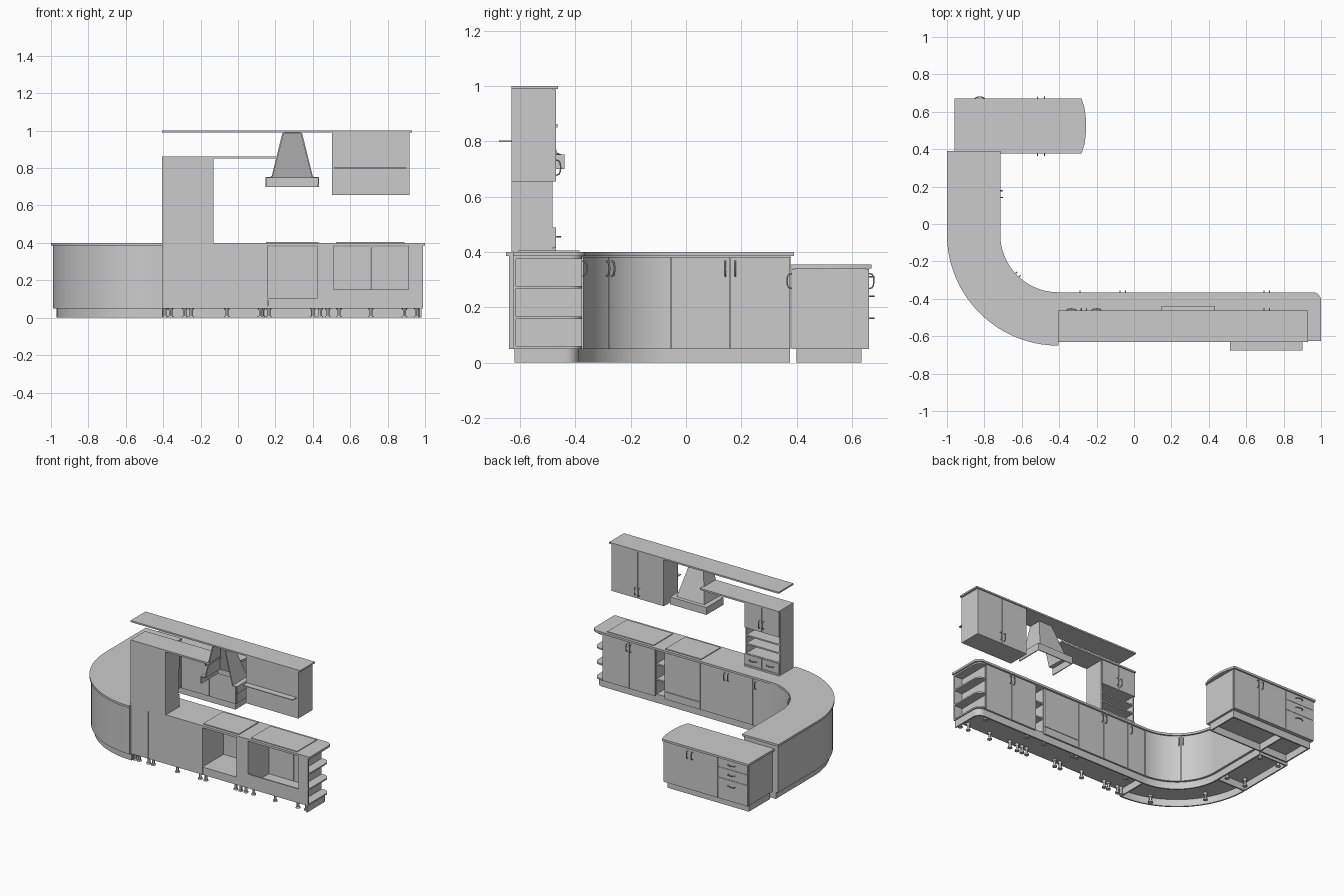
import bpy, bmesh
from math import sin, cos, radians
from mathutils import Vector

if "Cube" in bpy.data.objects:
    bpy.data.objects.remove(bpy.data.objects["Cube"])

CX, CY = -0.405, -0.055      # centre of the curved corner
Z0, Z1 = 0.05, 0.385         # base cabinet bottom and top


def finish(name, bm, smooth=False):
    bmesh.ops.recalc_face_normals(bm, faces=bm.faces)
    me = bpy.data.meshes.new(name)
    bm.to_mesh(me)
    bm.free()
    ob = bpy.data.objects.new(name, me)
    bpy.context.collection.objects.link(ob)
    if smooth:
        bpy.ops.object.select_all(action='DESELECT')
        ob.select_set(True)
        bpy.context.view_layer.objects.active = ob
        bpy.ops.object.shade_smooth_by_angle(angle=radians(30))
    return ob


def prism(name, pts, z0, z1, smooth=False):
    bm = bmesh.new()
    f = bm.faces.new([bm.verts.new((x, y, z0)) for x, y in pts])
    r = bmesh.ops.extrude_face_region(bm, geom=[f])
    bmesh.ops.translate(bm, vec=(0, 0, z1 - z0),
                        verts=[v for v in r['geom'] if isinstance(v, bmesh.types.BMVert)])
    return finish(name, bm, smooth)


def box(name, x0, x1, y0, y1, z0, z1):
    return prism(name, [(x0, y0), (x1, y0), (x1, y1), (x0, y1)], z0, z1)


def arc(cx, cy, r, a0, a1, n=32):
    return [(cx + r * cos(radians(a0 + (a1 - a0) * i / n)),
             cy + r * sin(radians(a0 + (a1 - a0) * i / n))) for i in range(n + 1)]


def ring(name, r0, r1, a0, a1, z0, z1):
    prism(name, arc(CX, CY, r0, a0, a1) + arc(CX, CY, r1, a1, a0), z0, z1, True)


def handle(p, n, t=(0, 0, 1), length=0.055):
    p, n, t = Vector(p), Vector(n), Vector(t)
    cu = bpy.data.curves.new('handle', 'CURVE')
    cu.dimensions = '3D'
    cu.bevel_depth, cu.bevel_resolution, cu.use_fill_caps = 0.003, 1, True
    sp = cu.splines.new('POLY')
    sp.points.add(6)
    for i, pt in enumerate(sp.points):
        a = radians(180 * i / 6)
        pt.co = (*(p - t * cos(a) * length / 2 + n * 0.017 * sin(a) ** 0.6), 1)
    bpy.context.collection.objects.link(bpy.data.objects.new('handle', cu))


def foot(x, y):
    bm = bmesh.new()
    for r0, r1, z, h in ((0.016, 0.014, 0.005, 0.01), (0.009, 0.009, 0.025, 0.03), (0.011, 0.016, 0.045, 0.01)):
        g = bmesh.ops.create_cone(bm, cap_ends=True, segments=12, radius1=r0, radius2=r1, depth=h)
        bmesh.ops.translate(bm, vec=(x, y, z), verts=g['verts'])
    finish('foot', bm, True)


def doors_y(xs, y, s, z0, z1):
    # row of fronts on a face looking along y
    for a, b in zip(xs, xs[1:]):
        box('door', a + .0015, b - .0015, min(y, y + s * .012), max(y, y + s * .012), z0, z1)


# Worktop following the L run and the round corner
prism('main_worktop', arc(CX, CY, 0.595, 180, 270) + [(CX, -.625), (1, -.625)]
      + arc(.955, -.41, .045, 0, 90, 8) + arc(CX, CY, 0.31, 270, 180)
      + [(-.715, .39), (-1, .39)], Z1, .40, True)

# Curved corner cabinet, its two curved doors and plinths
ring('corner_carcass', .327, .585, 180, 270, Z0, Z1)
ring('corner_door', .316, .327, 180.3, 224.8, Z0, Z1 - .003)
ring('corner_door', .316, .327, 225.2, 269.7, Z0, Z1 - .003)
ring('corner_outer_plinth', .555, .565, 180, 270, 0, Z0)
ring('corner_inner_plinth', .332, .342, 180, 270, 0, Z0)
for a in (222.5, 227.5):
    d = Vector((cos(radians(a)), sin(radians(a)), 0))
    handle(Vector((CX, CY, .34)) + d * .317, -d)

# Left run cabinet
box('left_carcass', -.99, -.732, CY, .378, Z0, Z1)
for a, b in ((CY, .16), (.16, .378)):
    box('left_door', -.732, -.721, a + .0015, b - .0015, Z0, Z1 - .003)
for y in (.142, .178):
    handle((-.721, y, .34), (1, 0, 0))
box('left_outer_plinth', -.97, -.96, CY, .375, 0, Z0)
box('left_inner_plinth', -.747, -.737, CY, .375, 0, Z0)
for y in (CY, .365):
    box('left_cross_plinth', -.96, -.747, y, y + .01, 0, Z0)
box('corner_cross_plinth', CX - .005, CX + .005, -.61, -.39, 0, Z0)
for x, y in ((-.93, 0), (-.93, .33), (-.78, 0), (-.78, .33), (-.6, -.55), (-.85, -.3)):
    foot(x, y)

# Main run: uprights, floor and back panels, with open backs for oven and sink
B, F = -.622, -.387
box('main_floor', CX, .925, B, F, Z0, Z0 + .012)
for x in (CX, -.27, .145, .425, .502, .912):
    box('upright', x, x + .012, B, F, Z0, Z1)
for a, b in ((CX, -.27), (-.27, .16), (.425, .512)):
    box('back_panel', a + .001, b - .001, B - .002, B + .008, Z0, Z1)
box('oven_back_rail', .16, .425, B - .002, B + .008, Z0, .105)
box('oven_floor', .157, .425, B, F, .095, .105)
box('sink_back_rail', .512, .912, B - .002, B + .008, Z0, .15)
doors_y((CX, -.262), F, 1, Z0, Z1 - .003)
doors_y((-.262, -.06, .149), F, 1, Z0, Z1 - .003)
doors_y((.149, .433), F, 1, .105, Z1 - .003)
doors_y((.149, .433), F, 1, Z0, .102)
doors_y((.506, .71, .922), F, 1, Z0, Z1 - .003)
for x in (-.288, -.075, -.045, .695, .725):
    handle((x, F + .012, .34), (0, 1, 0))
for z in (.16, .27):
    box('niche_shelf', .437, .502, B, F, z, z + .01)
box('hob', .15, .43, -.605, -.385, .40, .406)
box('sink_top', .525, .89, -.605, -.385, .40, .405)

# Rounded open end shelves
for z in (Z0, .157, .267, .375):
    prism('end_shelf', [(.924, B), (.988, B)] + arc(.94, -.423, .048, 0, 90, 8) + [(.924, -.375)], z, z + .01, True)
box('end_back_panel', .92, .99, B - .002, B + .008, Z0, Z1)

# Main plinth wrapping round the end, and rear feet
prism('main_plinth', [(CX, -.397)] + arc(.93, -.437, .04, 90, 0, 8) + [(.97, -.62), (.98, -.62)]
      + arc(.93, -.437, .05, 0, 90, 8) + [(CX, -.387)], 0, Z0, True)
for x in (-.39, -.36, -.285, -.25, -.06, .12, .165, .40, .44, .48, .54, .71, .89, .955):
    foot(x, -.595)
for x in (-.285, .13, .165, .40, .54, .89):
    foot(x, -.42)

# Tall dresser cabinet standing on the worktop: doors, shelves, drawers
T0, T1 = -.63, -.482
box('dresser_back', CX, -.13, T0, T0 + .008, .402, .85)
for x in (CX, -.14):
    box('dresser_side', x, x + .01, T0, T1, .402, .85)
box('dresser_drawer_body', -.395, -.14, T0, T1, .402, .49)
box('dresser_upper_body', -.395, -.14, T0, T1, .675, .85)
for z in (.55, .61):
    box('dresser_shelf', -.395, -.14, T0, T1, z, z + .01)
doors_y((CX, -.2675, -.13), T1, 1, .675, .848)
doors_y((CX, -.2675, -.13), T1, 1, .415, .488)
box('dresser_foot_board', CX, -.13, T0, -.47, .40, .412)
for x in (-.282, -.253):
    handle((x, T1 + .012, .73), (0, 1, 0))
for x in (-.335, -.2):
    handle((x, T1 + .012, .455), (0, 1, 0), (1, 0, 0))
box('dresser_top_shelf', CX, .215, T0, -.465, .85, .862)

# Wall cabinet with a protruding shelf, and the long cornice above
box('wall_cabinet', .503, .916, T0, T1, .655, .99)
doors_y((.503, .71, .916), T1, 1, .655, .988)
for x in (.695, .725):
    handle((x, T1 + .012, .705), (0, 1, 0))
box('wall_cabinet_shelf', .512, .902, -.675, T1 - .01, .797, .802)
box('cornice', CX, .93, T0, -.463, .989, 1.0)

# Extractor hood: hollow chimney and rim, open at the back and bottom
bm = bmesh.new()
loops = [[bm.verts.new(v) for v in ((cx - w, T0, z), (cx - w, y, z), (cx + w, y, z), (cx + w, T0, z))]
         for cx, w, y, z in ((.29, .14, -.442, .70), (.29, .14, -.442, .75),
                             (.29, .108, -.465, .75), (.29, .048, -.54, .99))]
for lo, hi in zip(loops, loops[1:]):
    for i in range(3):
        bm.faces.new((lo[i], lo[i + 1], hi[i + 1], hi[i]))
hood = finish('extractor_hood', bm)
m = hood.modifiers.new('thickness', 'SOLIDIFY')
m.thickness, m.offset = .008, 0

# Low peninsula with bowed worktop end
prism('peninsula_worktop', [(-.96, .67), (-.96, .378), (-.28, .378), (-.264, .43), (-.257, .485),
                            (-.256, .524), (-.257, .563), (-.264, .618), (-.28, .67)], .34, .355, True)
box('peninsula_carcass', -.95, -.285, .394, .65, Z0, .34)
doors_y((-.715, -.495, -.285), .65, 1, Z0, .338)
doors_y((-.95, -.715, -.495, -.285), .394, -1, Z0, .338)
for z0, z1, h in ((Z0, .198, .16), (.2, .273, .24), (.275, .338, .31)):
    doors_y((-.95, -.715), .65, 1, z0, z1)
    handle((-.825, .662, h), (0, 1, 0), (1, 0, 0))
for x in (-.515, -.478):
    handle((x, .662, .295), (0, 1, 0))
    handle((x, .382, .295), (0, -1, 0))
for y in (.40, .625):
    box('peninsula_plinth', -.94, -.30, y, y + .01, 0, Z0)
for x in (-.94, -.72, -.31):
    box('peninsula_cross_plinth', x, x + .01, .41, .625, 0, Z0)
